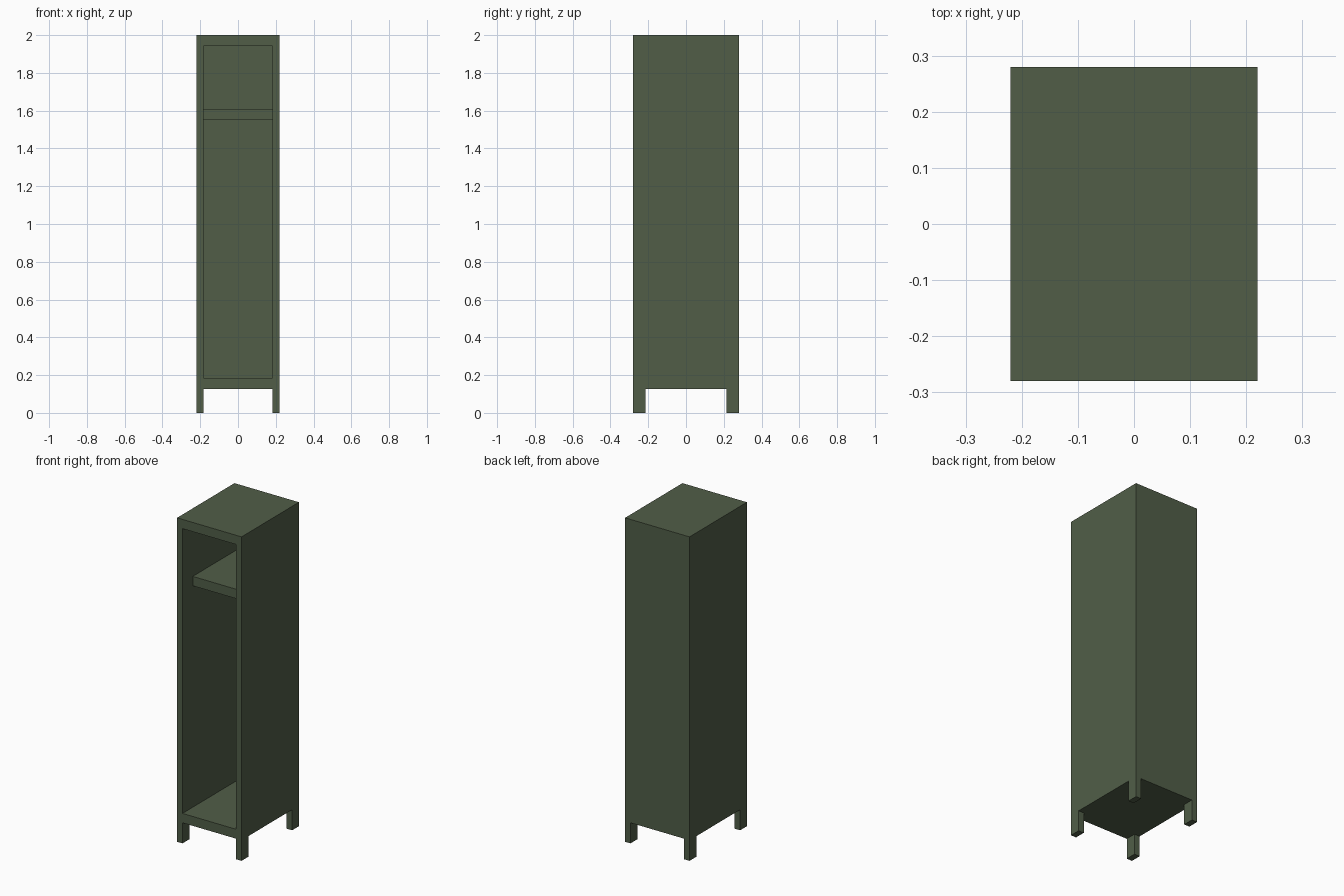
import bpy

if "Cube" in bpy.data.objects:
    bpy.data.objects.remove(bpy.data.objects["Cube"])

green = bpy.data.materials.new("olive_green")
green.diffuse_color = (0.082, 0.111, 0.064, 1.0)
green.use_nodes = True
green.node_tree.nodes["Principled BSDF"].inputs["Base Color"].default_value = green.diffuse_color


def box(name, lo, hi):
    """Axis-aligned box between two corners."""
    centre = [(a + b) / 2 for a, b in zip(lo, hi)]
    bpy.ops.mesh.primitive_cube_add(size=1, location=centre)
    ob = bpy.context.object
    ob.name = name
    ob.scale = [b - a for a, b in zip(lo, hi)]
    bpy.ops.object.transform_apply(location=True, rotation=True, scale=True)
    ob.data.materials.append(green)
    return ob


def cut(target, cutter):
    """Subtract the cutter from the target, then delete it."""
    mod = target.modifiers.new("cut", 'BOOLEAN')
    mod.operation = 'DIFFERENCE'
    mod.solver = 'EXACT'
    mod.object = cutter
    bpy.context.view_layer.objects.active = target
    bpy.ops.object.modifier_apply(modifier=mod.name)
    bpy.data.objects.remove(cutter, do_unlink=True)


W, D, H = 0.22, 0.28, 2.0      # half width, half depth, height
IN_X = 0.183                   # half width inside the frame
LEG_Y = 0.214                  # half gap between front and back legs
LEG_H = 0.127
BACK = 0.245                   # inner face of the back panel

# Cabinet body, with its legs left standing by the cuts
body = box("cabinet_body", (-W, -D, 0), (W, D, H))
cut(body, box("front_gap", (-IN_X, -1, -1), (IN_X, 1, LEG_H)))
cut(body, box("side_gap", (-1, -LEG_Y, -1), (1, LEG_Y, LEG_H)))

# Open compartment
cut(body, box("compartment", (-IN_X, -1, 0.185), (IN_X, BACK, 1.943)))

# Shelf set back from the front
box("shelf", (-IN_X, -0.18, 1.552), (IN_X, BACK, 1.61))
